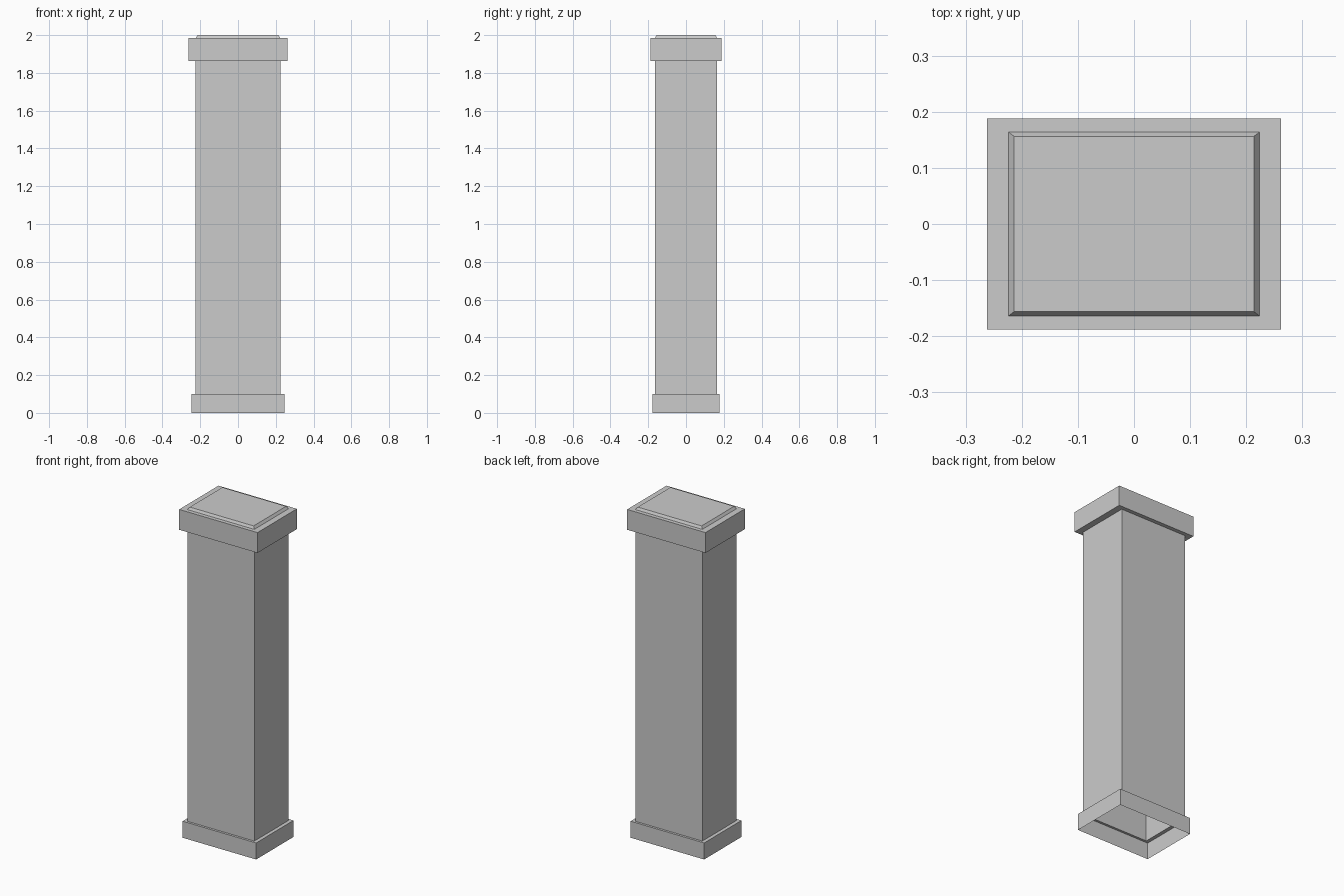
import bpy
import bmesh

cube = bpy.data.objects.get("Cube")
if cube:
    bpy.data.objects.remove(cube, do_unlink=True)

# Single stone colour
stone = bpy.data.materials.new("grey stone")
stone.use_nodes = True
grey = (0.6, 0.6, 0.6, 1)
stone.diffuse_color = grey
stone.node_tree.nodes["Principled BSDF"].inputs["Base Color"].default_value = grey


def rectangular_shell(name, sections, close_top=False):
    """Skin a stack of rectangles, each given as half width, half depth, height."""
    bm = bmesh.new()
    rings = [[bm.verts.new((sx * w, sy * d, z))
              for sx, sy in ((-1, -1), (1, -1), (1, 1), (-1, 1))]
             for w, d, z in sections]
    for low, high in zip(rings, rings[1:]):
        for i in range(4):
            j = (i + 1) % 4
            bm.faces.new((low[i], low[j], high[j], high[i]))
    if close_top:
        bm.faces.new(rings[-1])
    mesh = bpy.data.meshes.new(name)
    bm.to_mesh(mesh)
    bm.free()
    mesh.materials.append(stone)
    obj = bpy.data.objects.new(name, mesh)
    bpy.context.collection.objects.link(obj)
    return obj


shaft = (0.224, 0.164)
plinth = (0.246, 0.178)
cap = (0.262, 0.188)
base_top, cap_bottom, cap_top = 0.1, 1.862, 1.985

# Hollow plinth, open underneath, with a ledge running in to the shaft
rectangular_shell("base_plinth", [(*plinth, 0), (*plinth, base_top), (*shaft, base_top)])

# Hollow shaft
rectangular_shell("column_shaft", [(*shaft, base_top), (*shaft, cap_bottom)])

# Overhanging cap with a low bevelled panel on top
rectangular_shell("column_cap", [
    (*shaft, cap_bottom), (*cap, cap_bottom), (*cap, cap_top),
    (*shaft, cap_top), (0.2135, 0.156, 2.0)], close_top=True)
